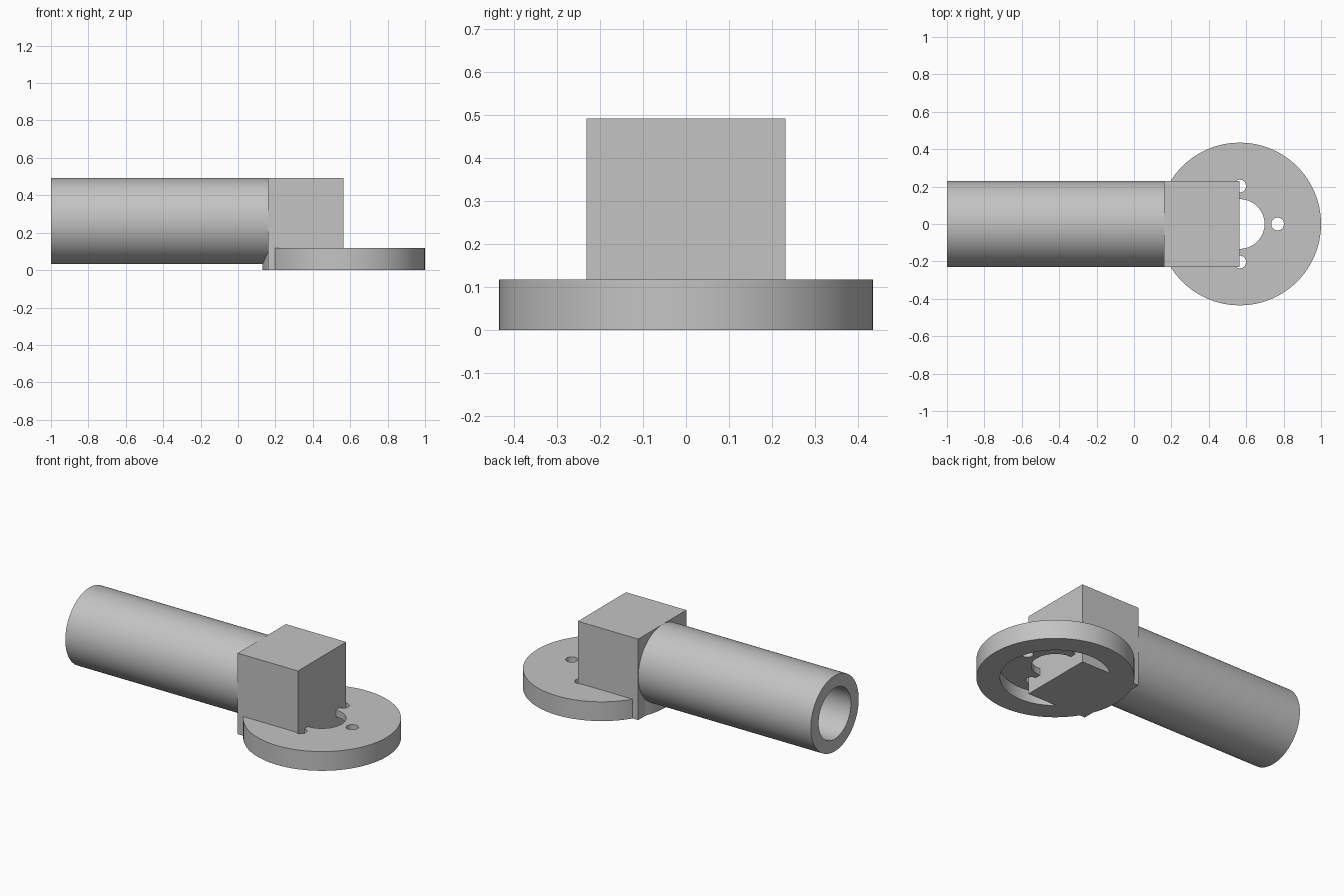
import bpy, bmesh, math
from mathutils import Matrix

old = bpy.data.objects.get("Cube")
if old:
    bpy.data.objects.remove(old, do_unlink=True)

SEGMENTS = 96
HUB_X = 0.565

grey = bpy.data.materials.new("plain grey")
grey.use_nodes = True
color = (0.55, 0.55, 0.55, 1)
grey.diffuse_color = color
grey.node_tree.nodes["Principled BSDF"].inputs["Base Color"].default_value = color


def finish(bm, name):
    bmesh.ops.recalc_face_normals(bm, faces=bm.faces)
    mesh = bpy.data.meshes.new(name)
    bm.to_mesh(mesh)
    bm.free()
    mesh.materials.append(grey)
    obj = bpy.data.objects.new(name, mesh)
    bpy.context.collection.objects.link(obj)
    return obj


def lathe(name, profile, matrix):
    """Revolve a closed (radius, height) profile around z, then place it."""
    bm = bmesh.new()
    rings = []
    for i in range(SEGMENTS):
        a = 2 * math.pi * i / SEGMENTS
        rings.append([bm.verts.new((r * math.cos(a), r * math.sin(a), z)) for r, z in profile])
    n = len(profile)
    for i, ring in enumerate(rings):
        after = rings[(i + 1) % SEGMENTS]
        for j in range(n):
            k = (j + 1) % n
            bm.faces.new((ring[j], after[j], after[k], ring[k]))
    bm.transform(matrix)
    return finish(bm, name)


def smooth(obj):
    bpy.ops.object.select_all(action='DESELECT')
    obj.select_set(True)
    bpy.context.view_layer.objects.active = obj
    bpy.ops.object.shade_smooth_by_angle(angle=math.radians(30))


# Flange: disc with a centre hole and a wide recess underneath
flange = lathe("flange_disc",
               [(0.305, 0), (0.435, 0), (0.435, 0.117), (0.133, 0.117), (0.133, 0.075), (0.305, 0.075)],
               Matrix.Translation((HUB_X, 0, 0)))

# Four small screw holes around the centre hole
bm = bmesh.new()
for i in range(4):
    a = i * math.pi / 2
    place = Matrix.Translation((HUB_X + 0.203 * math.cos(a), 0.203 * math.sin(a), 0.1))
    bmesh.ops.create_cone(bm, cap_ends=True, segments=32, radius1=0.034, radius2=0.034,
                          depth=0.2, matrix=place)
cutter = finish(bm, "screw_hole_cutter")
cutter.hide_render = True
mod = flange.modifiers.new("screw_holes", 'BOOLEAN')
mod.operation = 'DIFFERENCE'
mod.solver = 'EXACT'
mod.object = cutter
bpy.context.view_layer.objects.active = flange
bpy.ops.object.modifier_apply(modifier=mod.name)
bpy.data.objects.remove(cutter, do_unlink=True)
smooth(flange)

# Square block joining flange and tube
bm = bmesh.new()
bmesh.ops.create_cube(bm, size=1, matrix=Matrix.Translation((0.3625, 0, 0.246))
                      @ Matrix.Diagonal((0.405, 0.462, 0.492, 1)))
finish(bm, "joining_block")

# Hollow tube lying along x
tube = lathe("hollow_tube",
             [(0.155, 0), (0.23, 0), (0.23, 1.162), (0.155, 1.162)],
             Matrix.Translation((-1, 0, 0.262)) @ Matrix.Rotation(math.pi / 2, 4, 'Y'))
smooth(tube)
